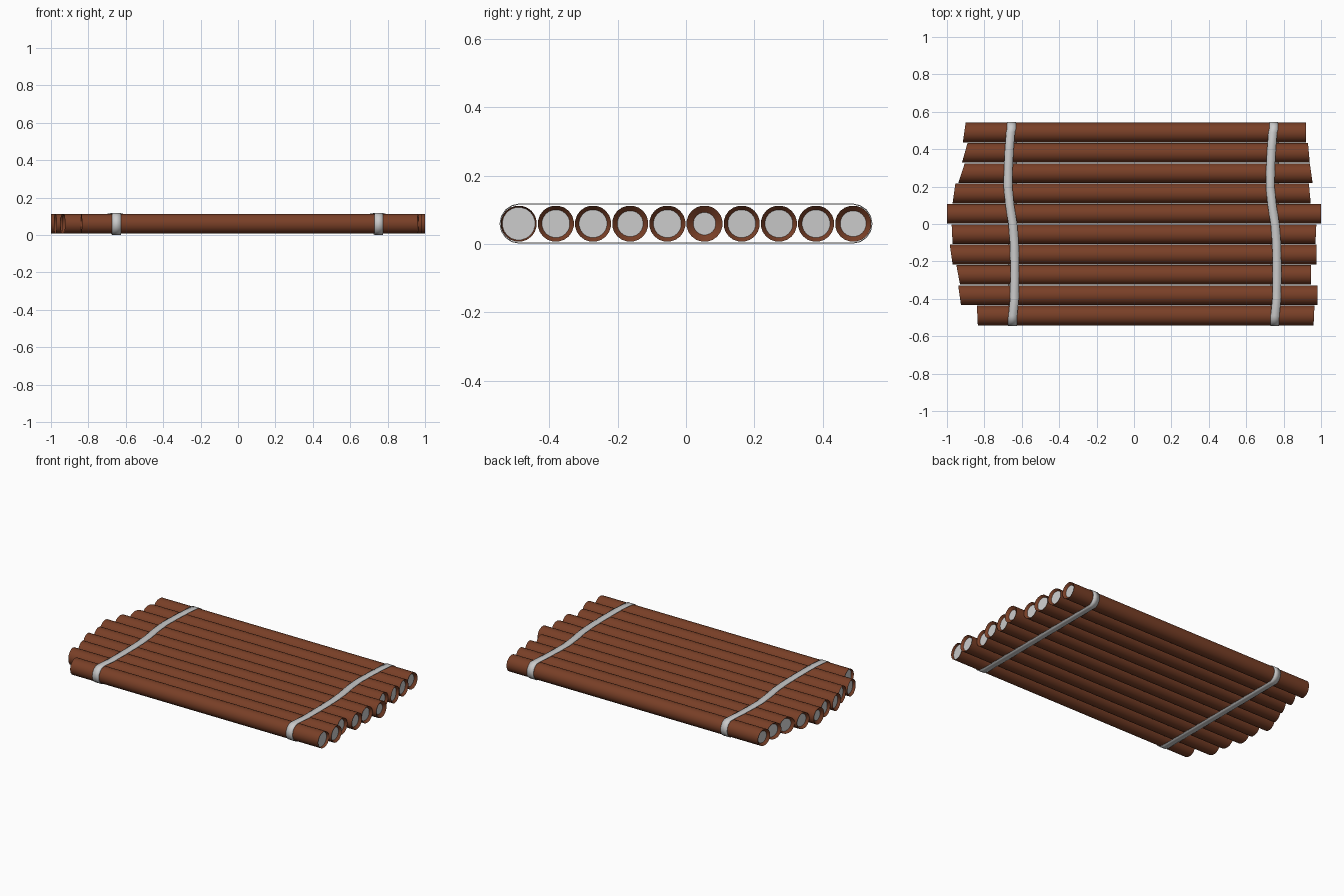
import bpy, bmesh
from math import sin, cos, pi

if "Cube" in bpy.data.objects:
    bpy.data.objects.remove(bpy.data.objects["Cube"])

SIDES, R, ZC = 20, 0.053, 0.0595

bark = bpy.data.materials.new("bark")
bark.diffuse_color = (0.19, 0.05, 0.02, 1)
bark.use_nodes = True
bark.node_tree.nodes["Principled BSDF"].inputs["Base Color"].default_value = bark.diffuse_color
wood = bpy.data.materials.new("cut_wood")
wood.diffuse_color = (0.8, 0.8, 0.8, 1)
wood.use_nodes = True
wood.node_tree.nodes["Principled BSDF"].inputs["Base Color"].default_value = wood.diffuse_color


def finish(bm, name, mats):
    bmesh.ops.recalc_face_normals(bm, faces=bm.faces)
    me = bpy.data.meshes.new(name)
    bm.to_mesh(me)
    bm.free()
    ob = bpy.data.objects.new(name, me)
    bpy.context.collection.objects.link(ob)
    for m in mats:
        me.materials.append(m)
    bpy.ops.object.select_all(action='DESELECT')
    ob.select_set(True)
    bpy.context.view_layer.objects.active = ob
    bpy.ops.object.shade_smooth_by_angle(angle=0.6)
    return ob


# Log: slanted ends with a slightly sunken pale core
def log(name, y, left, right, core):
    def ring(bm, ends, r, inset):
        vs = []
        for i in range(SIDES):
            a = 2 * pi * (i + 0.5) / SIDES
            t = 0.5 - 0.5 * cos(a) * r / R
            x = ends[0] + (ends[1] - ends[0]) * t + inset
            vs.append(bm.verts.new((x, y + r * cos(a), ZC + r * sin(a))))
        return vs

    bm = bmesh.new()
    rings = [ring(bm, left, core, 0.015), ring(bm, left, R, 0),
             ring(bm, right, R, 0), ring(bm, right, core, -0.015)]
    for a, b in zip(rings, rings[1:]):
        for i in range(SIDES):
            j = (i + 1) % SIDES
            bm.faces.new((a[i], a[j], b[j], b[i]))
    for r in (rings[0], rings[-1]):
        bm.faces.new(r).material_index = 1
    finish(bm, name, [bark, wood])


# back to front: left end (x at back, x at front), right end, core radius
LOGS = [((-.90, -.915), (.92, .92), .038),
        ((-.89, -.92), (.93, .94), .041),
        ((-.905, -.94), (.94, .955), .041),
        ((-.955, -.97), (.935, .945), .041),
        ((-1, -1), (1, 1), .033),
        ((-.975, -.97), (.975, .97), .041),
        ((-.985, -.97), (.975, .975), .038),
        ((-.95, -.93), (.945, .945), .041),
        ((-.94, -.925), (.98, .98), .041),
        ((-.84, -.835), (.965, .96), .048)]
for n, (l, r, c) in enumerate(LOGS):
    log(f"log_{n + 1}", 0.489 - n * 0.1087, l, r, c)

# Strap: wavering across the top, straight underneath
WAVE = [(.49, -.66), (.4, -.667), (.3, -.672), (.2, -.674), (.1, -.664), (0, -.648),
        (-.1, -.64), (-.2, -.638), (-.3, -.638), (-.4, -.639), (-.49, -.648)]


def strap(name, dx):
    r = 0.0585
    path = [(x, y, ZC + r) for y, x in WAVE]
    for i in range(1, 8):
        a = pi * i / 8
        path.append((-.65, -.487 - r * sin(a), ZC + r * cos(a)))
    path += [(-.65, -.487, ZC - r), (-.65, .487, ZC - r)]
    for i in range(1, 8):
        a = pi * i / 8
        path.append((-.655, .487 + r * sin(a), ZC - r * cos(a)))
    bm = bmesh.new()
    pairs = [[bm.verts.new((x + dx + s * 0.0235, y, z)) for s in (-1, 1)] for x, y, z in path]
    for i, a in enumerate(pairs):
        b = pairs[(i + 1) % len(pairs)]
        bm.faces.new((a[0], a[1], b[1], b[0]))
    ob = finish(bm, name, [])
    sol = ob.modifiers.new("thickness", 'SOLIDIFY')
    sol.thickness = 0.003
    sol.offset = -1


strap("left_strap", 0)
strap("right_strap", 1.402)
